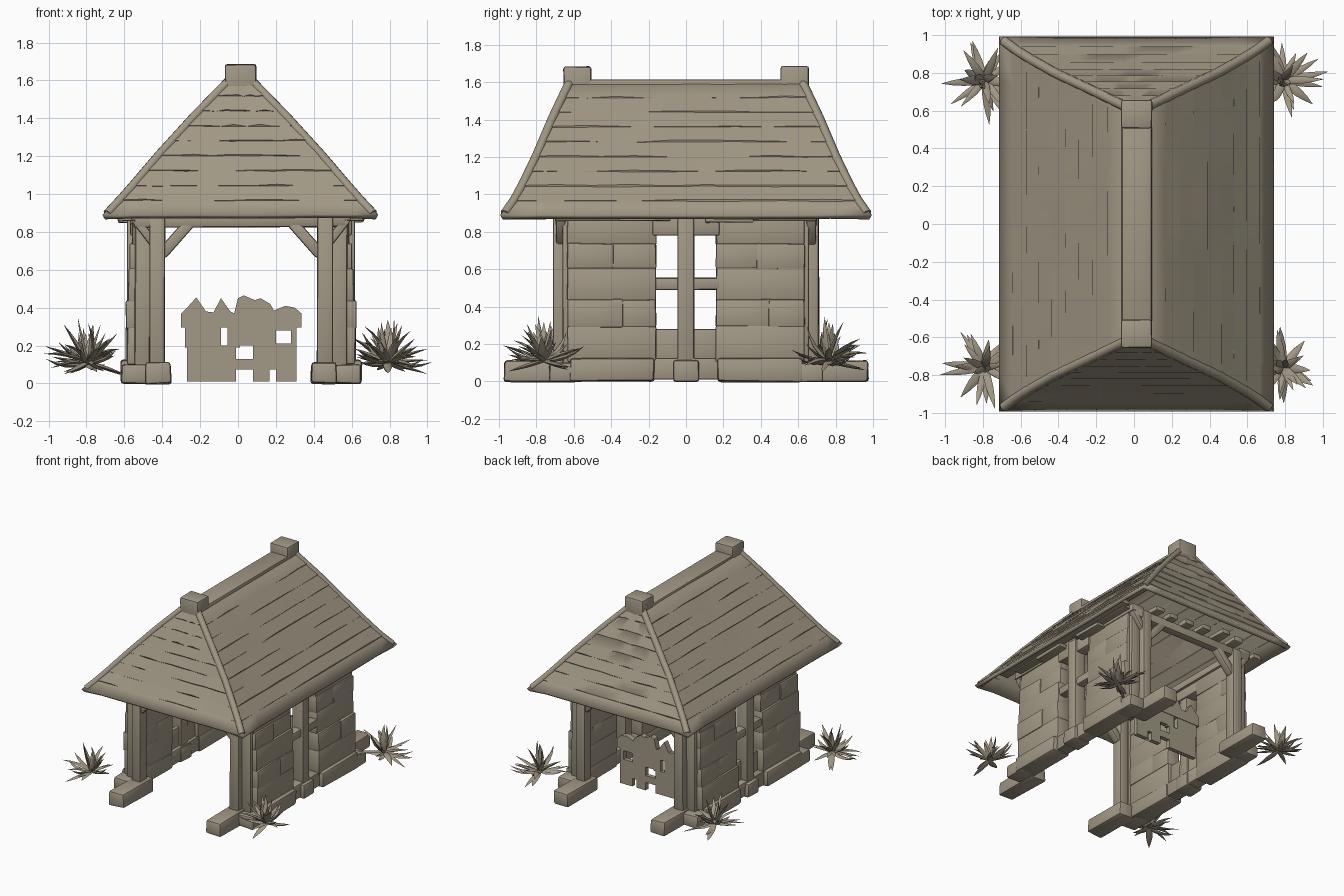
import bpy, bmesh, math, random
from mathutils import Vector, Matrix

if "Cube" in bpy.data.objects:
    bpy.data.objects.remove(bpy.data.objects["Cube"])

random.seed(4)
mat = bpy.data.materials.new("weathered_clay")
mat.diffuse_color = (0.36, 0.315, 0.235, 1)
mat.use_nodes = True
mat.node_tree.nodes["Principled BSDF"].inputs["Base Color"].default_value = mat.diffuse_color


def finish(name, bm, angle=40):
    bmesh.ops.recalc_face_normals(bm, faces=bm.faces)
    me = bpy.data.meshes.new(name)
    bm.to_mesh(me)
    bm.free()
    ob = bpy.data.objects.new(name, me)
    bpy.context.collection.objects.link(ob)
    me.materials.append(mat)
    bpy.ops.object.select_all(action='DESELECT')
    ob.select_set(True)
    bpy.context.view_layer.objects.active = ob
    bpy.ops.object.shade_smooth_by_angle(angle=math.radians(angle))
    return ob


def box(name, x, y, z, bev=0.012, jit=0.0):
    """Rounded block from x, y and z ranges, with optional hand-cut wobble."""
    bm = bmesh.new()
    bmesh.ops.create_cube(bm, size=1)
    for v in bm.verts:
        v.co = [(r[0] + r[1]) / 2 + c * abs(r[1] - r[0]) + random.uniform(-jit, jit)
                for r, c in zip((x, y, z), v.co)]
    if bev:
        bmesh.ops.bevel(bm, geom=bm.edges[:], offset=bev, segments=2, affect='EDGES', profile=0.5)
    return finish(name, bm)


def beam(name, a, b, w, d):
    """Rectangular timber between two points."""
    a, b = Vector(a), Vector(b)
    bm = bmesh.new()
    bmesh.ops.create_cube(bm, size=1)
    bmesh.ops.scale(bm, vec=(w, d, (b - a).length), verts=bm.verts)
    bmesh.ops.bevel(bm, geom=bm.edges[:], offset=min(w, d) * 0.2, segments=2, affect='EDGES', profile=0.5)
    rot = (b - a).to_track_quat('Z', 'Y').to_matrix().to_4x4()
    bmesh.ops.transform(bm, matrix=Matrix.Translation((a + b) / 2) @ rot, verts=bm.verts)
    return finish(name, bm)


# Roof: hipped shell in overlapping courses (height, half width, half depth)
PROFILE = [(0.89, 0.725, 0.99), (0.97, 0.65, 0.935), (1.05, 0.58, 0.892),
           (1.2, 0.452, 0.82), (1.4, 0.27, 0.735), (1.6, 0.075, 0.64)]
CX = 0.012


def half_size(z):
    for p, q in zip(PROFILE, PROFILE[1:]):
        if z <= q[0] + 1e-6:
            t = (z - p[0]) / (q[0] - p[0])
            return p[1] + t * (q[1] - p[1]), p[2] + t * (q[2] - p[2])


bm = bmesh.new()
COURSES, SEG = 9, 9
rings = []


def add_ring(z, out, wobble):
    hx, hy = half_size(z)
    hx, hy = hx + out, hy + out
    corners = [(-hx, -hy), (hx, -hy), (hx, hy), (-hx, hy)]
    ring = []
    for k in range(4):
        a, b = corners[k], corners[(k + 1) % 4]
        for i in range(SEG):
            t = i / SEG
            dz = random.uniform(-wobble, wobble) if i else 0
            ring.append(bm.verts.new((CX + a[0] + t * (b[0] - a[0]),
                                      a[1] + t * (b[1] - a[1]), z + dz)))
    rings.append(ring)


for c in range(COURSES):
    z0 = 0.89 + 0.71 * c / COURSES
    z1 = 0.89 + 0.71 * (c + 1) / COURSES
    add_ring(z0, 0.003, 0.006 if c else 0.002)
    add_ring(z1 - 0.004, -0.002, 0.003)
for r0, r1 in zip(rings, rings[1:]):
    n = len(r0)
    for i in range(n):
        bm.faces.new((r0[i], r0[(i + 1) % n], r1[(i + 1) % n], r1[i]))
bm.faces.new(rings[-1])
roof = finish("roof", bm, 50)
sol = roof.modifiers.new("thickness", 'SOLIDIFY')
sol.thickness = 0.03
sol.offset = -1

# Hip ridges following the roof corners
for sx in (-1, 1):
    for sy in (-1, 1):
        cu = bpy.data.curves.new("hip_ridge", 'CURVE')
        cu.dimensions = '3D'
        cu.bevel_depth = 0.026
        cu.bevel_resolution = 2
        cu.use_fill_caps = True
        sp = cu.splines.new('POLY')
        sp.points.add(len(PROFILE) - 1)
        for p, (z, hx, hy) in zip(sp.points, PROFILE):
            p.co = (CX + sx * (hx - 0.024), sy * (hy - 0.022), z + 0.006, 1)
        cu.materials.append(mat)
        ob = bpy.data.objects.new("hip_ridge", cu)
        bpy.context.collection.objects.link(ob)

# Ridge cap and end blocks
box("ridge_cap", (-0.065, 0.095), (-0.6, 0.6), (1.54, 1.615), 0.015)
for sy in (-1, 1):
    box("ridge_end_block", (-0.067, 0.097), (sy * 0.505, sy * 0.655), (1.5, 1.685), 0.014, 0.003)

for sx in (-1, 1):
    X = lambda a, b: (0.016 + sx * a, 0.016 + sx * b)
    P = lambda a, y, z: (0.016 + sx * a, y, z)
    for sy in (-1, 1):
        Y = lambda a, b: (sy * a, sy * b)
        # Foundation stones and projecting sill
        box("corner_foundation", X(0.37, 0.505), Y(0.58, 0.975), (0, 0.11), 0.015, 0.005)
        box("outer_foundation", X(0.49, 0.63), Y(0.55, 0.73), (0, 0.1), 0.015, 0.005)
        box("wall_foundation", X(0.48, 0.635), Y(0.17, 0.62), (0, 0.125), 0.015, 0.005)
        # Stone courses of the wall
        z = 0.1
        for i, h in enumerate((0.19, 0.14, 0.17, 0.13, 0.16)):
            o = 0.605 - 0.007 * i + random.uniform(-0.006, 0.006)
            if i % 2:
                m = random.uniform(0.3, 0.46)
                box("wall_stone", X(0.49, o), Y(0.16, m + 0.01), (z, z + h + 0.008), 0.01, 0.003)
                box("wall_stone", X(0.49, o + 0.006), Y(m - 0.01, 0.635), (z, z + h + 0.008), 0.01, 0.003)
            else:
                box("wall_stone", X(0.49, o), Y(0.16, 0.635), (z, z + h + 0.008), 0.01, 0.003)
            z += h
        # Corner posts with braces
        box("corner_post", X(0.402, 0.485), Y(0.62, 0.71), (0.09, 0.89), 0.012, 0.003)
        box("outer_post", X(0.47, 0.56), Y(0.61, 0.66), (0.09, 0.89), 0.012, 0.004)
        beam("inner_brace", P(0.42, sy * 0.665, 0.68), P(0.27, sy * 0.665, 0.85), 0.065, 0.06)
        beam("outer_brace", P(0.46, sy * 0.67, 0.74), P(0.56, sy * 0.67, 0.87), 0.05, 0.045)
    # Window lintel, mullion, crossbar and base
    box("window_lintel", X(0.49, 0.585), (-0.18, 0.18), (0.78, 0.89), 0.01)
    box("window_mullion", X(0.5, 0.6), (-0.045, 0.045), (0.05, 0.89), 0.01, 0.003)
    box("window_crossbar", X(0.515, 0.585), (-0.18, 0.18), (0.49, 0.555), 0.01, 0.002)
    box("window_base_stone", X(0.48, 0.63), (-0.07, 0.07), (0, 0.115), 0.014, 0.003)
    box("window_sill", X(0.49, 0.6), (-0.18, 0.18), (0.01, 0.125), 0.01)
    # Wall plate and ragged boards under the eaves
    box("wall_plate", X(0.47, 0.58), (-0.7, 0.7), (0.86, 0.92), 0.01)
    for x0, y0, y1, z0 in ((0.56, -0.62, -0.1, 0.875), (0.57, 0.1, 0.36, 0.85), (0.57, -0.36, -0.08, 0.86),
                           (0.56, 0.05, 0.66, 0.88), (0.61, -0.75, 0.7, 0.885)):
        box("eave_board", X(x0, x0 + 0.08), (y0, y1), (z0, z0 + 0.03), 0.006, 0.004)

# Low board inside the left window
box("low_board", (-0.53, -0.50), (-0.17, 0.17), (0.1, 0.28), 0.004)

# End tie beams with stubs carrying the end roof slopes
for sy in (-1, 1):
    box("tie_beam", (-0.55, 0.57), (sy * 0.63, sy * 0.7), (0.825, 0.895), 0.012, 0.003)
    for i in range(6):
        x = -0.36 + 0.15 * i
        e = random.uniform(0.76, 0.84)
        box("end_rafter_stub", (x - 0.04, x + 0.04), (sy * 0.58, sy * e), (0.885, 0.925), 0.008, 0.006)

# Broken plank gate inside the rear opening
GY = (0.37, 0.405)
for x0, x1, z0, z1 in ((-0.27, -0.01, 0.01, 0.2), (-0.02, 0.09, 0.075, 0.13), (0.08, 0.165, 0.01, 0.21),
                       (0.155, 0.21, 0.075, 0.21), (0.20, 0.31, 0.01, 0.21), (-0.28, -0.19, 0.19, 0.31),
                       (-0.19, -0.09, 0.19, 0.31), (-0.055, 0.01, 0.19, 0.31), (0.0, 0.2, 0.2, 0.31),
                       (0.28, 0.31, 0.2, 0.31), (0.2, 0.29, 0.28, 0.31)):
    box("gate_plank", (x0, x1), GY, (z0, z1), 0)
outline = [(-0.3, 0.295), (0.335, 0.295), (0.335, 0.37), (0.30, 0.40), (0.25, 0.41), (0.19, 0.385),
           (0.17, 0.42), (0.12, 0.45), (0.09, 0.44), (0.03, 0.465), (0, 0.45), (-0.02, 0.37),
           (-0.04, 0.38), (-0.09, 0.45), (-0.13, 0.375), (-0.17, 0.38), (-0.22, 0.455), (-0.26, 0.41), (-0.3, 0.37)]
bm = bmesh.new()
f = bm.faces.new([bm.verts.new((x, 0.365, z)) for x, z in outline])
ex = bmesh.ops.extrude_face_region(bm, geom=[f])
bmesh.ops.translate(bm, vec=(0, 0.045, 0), verts=[v for v in ex['geom'] if isinstance(v, bmesh.types.BMVert)])
finish("gate_broken_top", bm)


# Spiky plants: tapered blades bending out of one crown
def plant(cx, cy):
    bm = bmesh.new()
    for i in range(28):
        az = i * 2.4 + random.uniform(-0.4, 0.4)
        el = random.choice((-0.25, 0.1, 0.4, 0.7, 1.0, 1.25))
        length = random.uniform(0.15, 0.25)
        bend = random.uniform(-0.8, 0.9)
        w = random.uniform(0.016, 0.025)
        side = Vector((-math.sin(az), math.cos(az), 0))
        p = Vector((cx, cy, 0.11))
        prev = None
        for k in range(5):
            e = max(el + bend * k / 4, -0.3)
            d = Vector((math.cos(az) * math.cos(e), math.sin(az) * math.cos(e), math.sin(e)))
            up = side.cross(d)
            r = w * (0.7, 1.0, 0.95, 0.6, 0.04)[k]
            ring = [bm.verts.new(p + o) for o in (side * r, up * r * 0.5, -side * r, -up * r * 0.5)]
            if prev:
                for j in range(4):
                    bm.faces.new((prev[j], prev[(j + 1) % 4], ring[(j + 1) % 4], ring[j]))
            else:
                bm.faces.new(ring)
            prev = ring
            p = p + d * length / 4
        bm.faces.new(prev)
    finish("spiky_plant", bm, 60)


for sx in (-1, 1):
    for sy in (-1, 1):
        plant(sx * 0.79, sy * 0.76)
